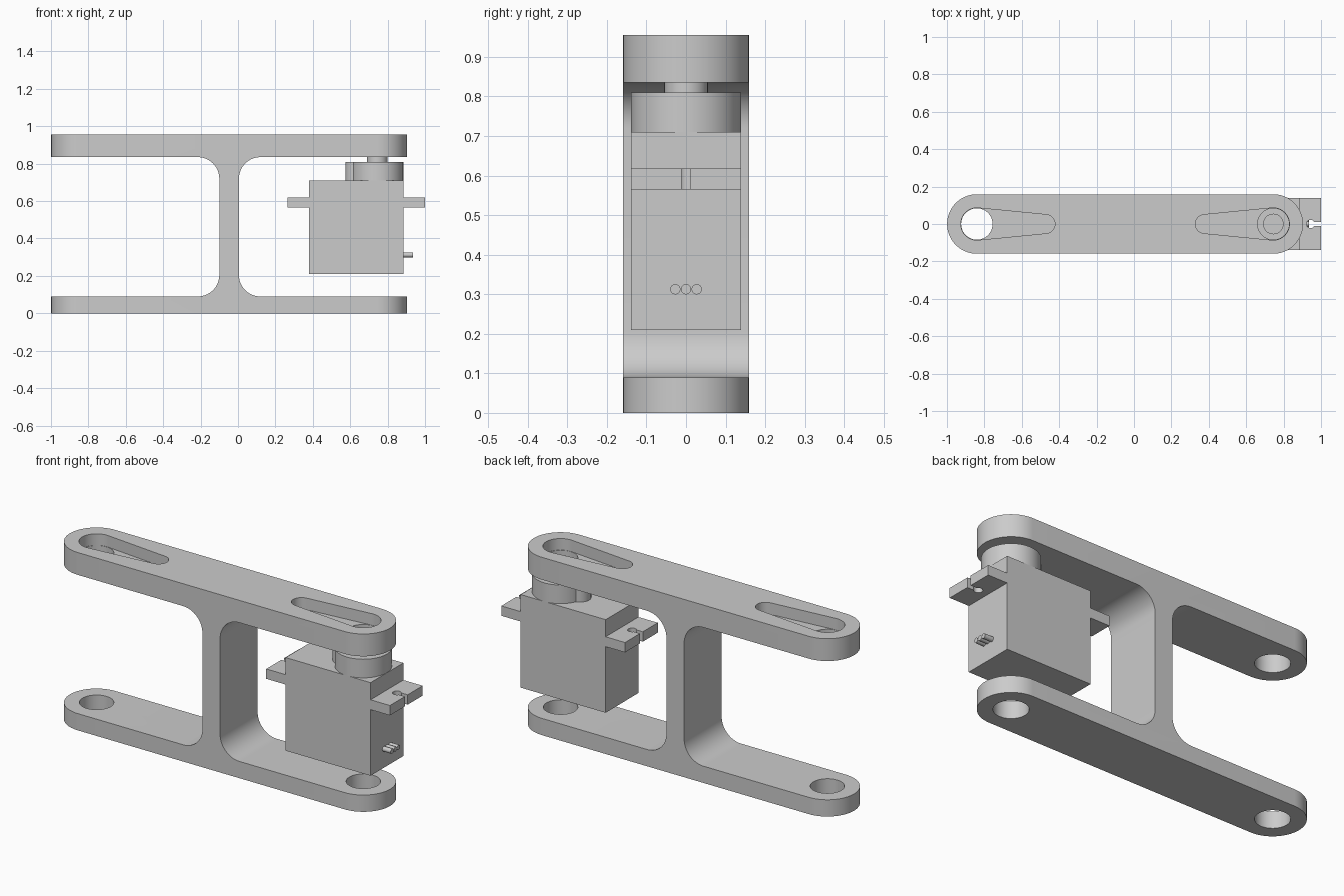
import bpy
import bmesh
from math import sin, cos, pi, asin
from mathutils import Matrix, Vector

cube = bpy.data.objects.get("Cube")
if cube:
    bpy.data.objects.remove(cube, do_unlink=True)

grey = bpy.data.materials.new("plain grey")
grey.use_nodes = True
GREY = (0.6, 0.6, 0.6, 1)
grey.diffuse_color = GREY
grey.node_tree.nodes["Principled BSDF"].inputs["Base Color"].default_value = GREY

MID = -0.0475      # centre line of the bracket
PIVOT = 0.7925     # distance from the centre line to each pivot
SERVO_X = 0.6325   # centre of the servo body
SHAFT_X = MID + PIVOT


def arc(cx, cy, r, start, end, steps=16):
    return [(cx + r * cos(start + (end - start) * i / steps),
             cy + r * sin(start + (end - start) * i / steps)) for i in range(steps + 1)]


def prism(name, outline, low, high, axis="z"):
    """Extrude a 2D outline between two levels along an axis."""
    place = {"z": lambda a, b, h: (a, b, h),
             "y": lambda a, b, h: (a, h, b),
             "x": lambda a, b, h: (h, a, b)}[axis]
    bm = bmesh.new()
    bottom = bm.faces.new([bm.verts.new(place(a, b, low)) for a, b in outline])
    geom = bmesh.ops.extrude_face_region(bm, geom=[bottom])["geom"]
    shift = Vector(place(0, 0, high - low))
    bmesh.ops.translate(bm, vec=shift, verts=[v for v in geom if isinstance(v, bmesh.types.BMVert)])
    bmesh.ops.recalc_face_normals(bm, faces=bm.faces)
    mesh = bpy.data.meshes.new(name)
    bm.to_mesh(mesh)
    bm.free()
    mesh.materials.append(grey)
    obj = bpy.data.objects.new(name, mesh)
    bpy.context.collection.objects.link(obj)
    return obj


def circle(cx, cy, r, steps=48):
    return arc(cx, cy, r, 0, 2 * pi, steps)[:-1]


def rect(x0, x1, y0, y1):
    return [(x0, y0), (x1, y0), (x1, y1), (x0, y1)]


def teardrop(big_x, big_r, tip_x, tip_r):
    """Two circles joined by their common tangents."""
    side = 1 if tip_x > big_x else -1
    lean = pi / 2 - asin((big_r - tip_r) / abs(tip_x - big_x))
    pts = arc(big_x, 0, big_r, lean, 2 * pi - lean, 32) + arc(tip_x, 0, tip_r, -lean, lean, 16)
    return [(big_x + side * (x - big_x), y) for x, y in pts] if side > 0 else pts


def mirrored_teardrop(side):
    pts = teardrop(-PIVOT, 0.086, -0.425, 0.05)
    return [(MID - side * x, y) for x, y in pts]


def boolean(target, cutter, operation="DIFFERENCE"):
    mod = target.modifiers.new("cut", "BOOLEAN")
    mod.operation = operation
    mod.solver = "EXACT"
    mod.object = cutter
    bpy.context.view_layer.objects.active = target
    bpy.ops.object.modifier_apply(modifier=mod.name)
    bpy.data.objects.remove(cutter, do_unlink=True)


def smooth(obj):
    bpy.ops.object.select_all(action="DESELECT")
    obj.select_set(True)
    bpy.context.view_layer.objects.active = obj
    bpy.ops.object.shade_smooth_by_angle(angle=0.6)


# Bracket: two arms and a filleted web, as one I-shaped profile
WEB, FILLET, REACH = 0.0525, 0.115, 1.05
LOW, HIGH, TOP = 0.09, 0.835, 0.955
inner = WEB + FILLET
right_half = ([(REACH, 0), (REACH, LOW)]
              + arc(inner, LOW + FILLET, FILLET, 1.5 * pi, pi)
              + arc(inner, HIGH - FILLET, FILLET, pi, pi / 2)
              + [(REACH, HIGH), (REACH, TOP)])
profile = right_half + [(-x, z) for x, z in reversed(right_half)]
bracket = prism("bracket", [(MID + x, z) for x, z in profile], -0.2, 0.2, "y")

# Round the arm ends
stadium = (arc(SHAFT_X, 0, 0.159, -pi / 2, pi / 2, 32)
           + arc(MID - PIVOT, 0, 0.159, pi / 2, 1.5 * pi, 32))
boolean(bracket, prism("end_rounder", stadium, -0.1, 1.1), "INTERSECT")

# Pivot holes through both arms, and tapered pockets in the upper arm
for side in (-1, 1):
    boolean(bracket, prism("pivot_cutter", circle(MID + side * PIVOT, 0, 0.084), -0.1, 1.1))
    boolean(bracket, prism("pocket_cutter", mirrored_teardrop(side), 0.893, 1.1))
smooth(bracket)

# Servo body
prism("servo_body", rect(0.38, 0.885, -0.139, 0.139), 0.21, 0.71)

# Mounting tabs with a screw hole and an open slot
for side, label in ((-1, "right"), (1, "left")):
    near, far = sorted((SERVO_X + side * 0.2525, SERVO_X + side * 0.3675))
    tab = prism(label + "_mounting_tab", rect(near, far, -0.139, 0.139), 0.565, 0.618)
    hole_x = SERVO_X + side * 0.312
    boolean(tab, prism("screw_cutter", circle(hole_x, 0, 0.022, 24), 0.5, 0.7))
    a, b = sorted((hole_x, SERVO_X + side * 0.4))
    boolean(tab, prism("slot_cutter", rect(a, b, -0.012, 0.012), 0.5, 0.7))
    smooth(tab)

# Gear housing, its small side boss and the output shaft
smooth(prism("gear_housing", circle(SHAFT_X, 0, 0.139, 64), 0.71, 0.81))
smooth(prism("gear_boss", circle(0.63, 0, 0.055), 0.71, 0.809))
smooth(prism("output_shaft", circle(SHAFT_X, 0, 0.055), 0.81, 0.88))

# Three wire stubs
for i in (-1, 0, 1):
    smooth(prism("wire_" + str(i + 2), circle(i * 0.027, 0.3125, 0.013, 20), 0.88, 0.935, "x"))
